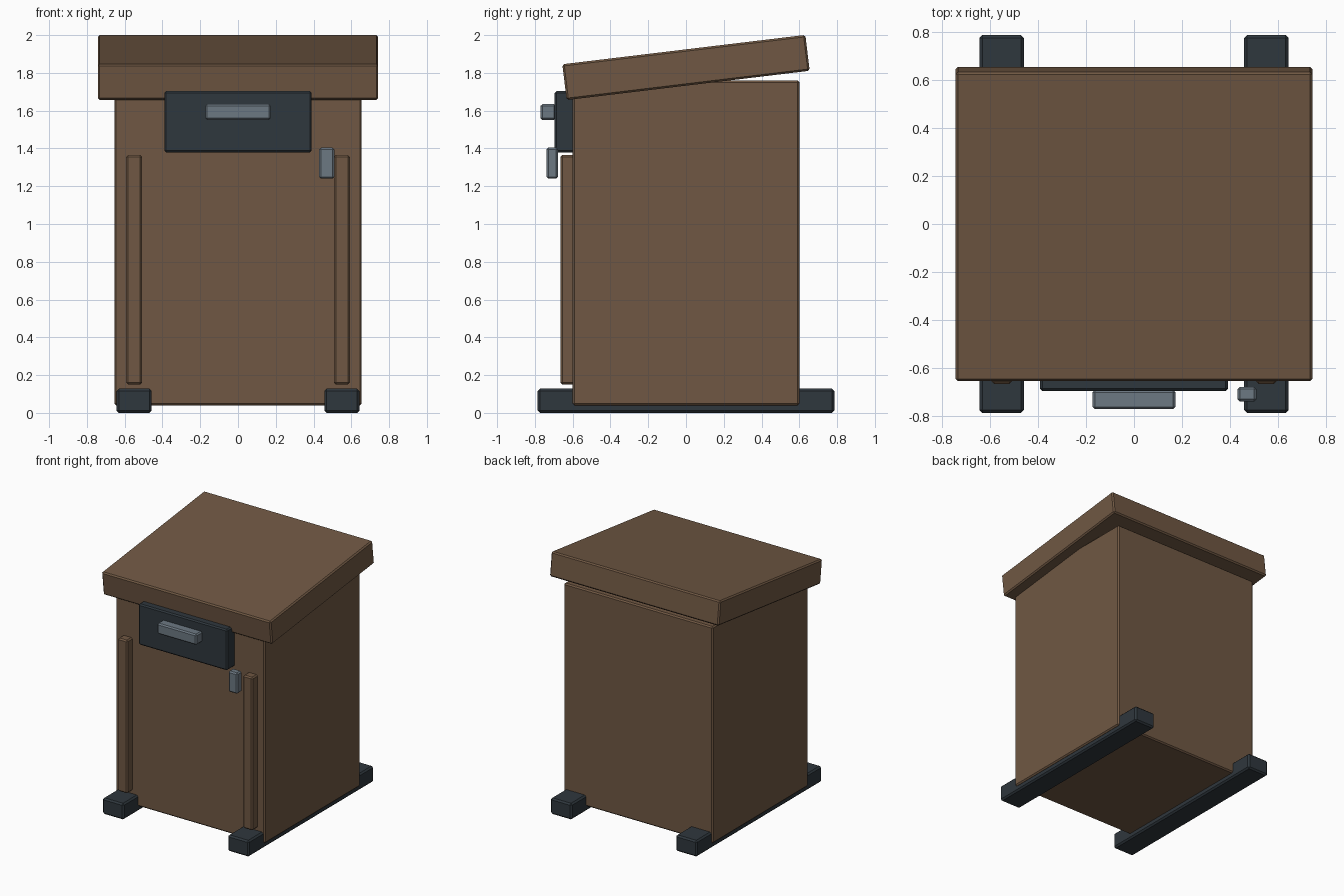
import bpy
from mathutils import Vector

cube = bpy.data.objects.get("Cube")
if cube:
    bpy.data.objects.remove(cube, do_unlink=True)


def material(name, rgb):
    mat = bpy.data.materials.new(name)
    mat.use_nodes = True
    mat.diffuse_color = (*rgb, 1)
    mat.node_tree.nodes["Principled BSDF"].inputs["Base Color"].default_value = (*rgb, 1)
    return mat


brown = material("brown wood", (0.162, 0.097, 0.056))
charcoal = material("charcoal metal", (0.028, 0.038, 0.047))
steel = material("blue grey steel", (0.152, 0.19, 0.226))


def box(name, low, high, mat, bevel=0.01, tilt=0.0):
    """Chamfered box spanning two corners, optionally tilted about x."""
    low, high = Vector(low), Vector(high)
    bpy.ops.mesh.primitive_cube_add(size=1, location=(low + high) / 2)
    ob = bpy.context.object
    ob.name = name
    ob.scale = high - low
    bpy.ops.object.transform_apply(location=False, rotation=False, scale=True)
    ob.rotation_euler.x = tilt
    ob.data.materials.append(mat)
    mod = ob.modifiers.new("chamfer", "BEVEL")
    mod.width = bevel
    mod.segments = 1
    return ob


# Cabinet body and sloping lid
box("body", (-0.655, -0.6, 0.04), (0.655, 0.6, 1.76), brown)
box("lid", (-0.742, -0.648, 1.733), (0.742, 0.648, 1.924), brown, tilt=0.12)

# Paired floor runners and front trim strips
for side, s in (("left", 1), ("right", -1)):
    x = 0.55 * s
    box(side + "_runner", (x - 0.093, -0.785, 0), (x + 0.093, 0.785, 0.128), charcoal, 0.012)
    box(side + "_trim_strip", (x - 0.042, -0.665, 0.15), (x + 0.042, -0.59, 1.365), brown)

# Front panel with its handle, and the side latch
box("front_panel", (-0.39, -0.695, 1.378), (0.39, -0.59, 1.703), charcoal)
box("panel_handle", (-0.173, -0.77, 1.55), (0.173, -0.69, 1.635), steel)
box("latch", (0.43, -0.738, 1.24), (0.51, -0.677, 1.405), steel)
